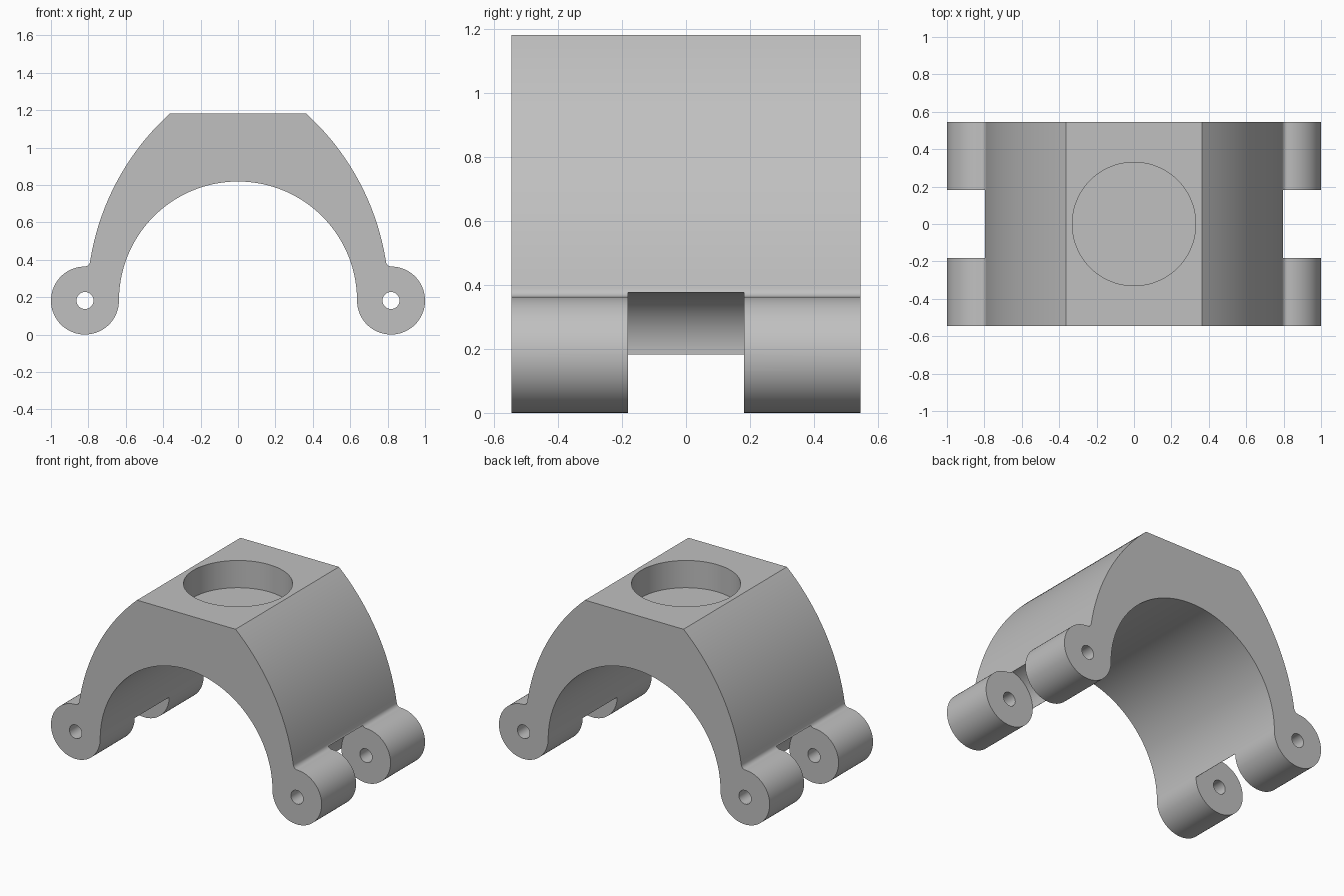
import bpy, bmesh
from math import cos, sin, pi, atan2, hypot, acos
from mathutils import Matrix

if "Cube" in bpy.data.objects:
    bpy.data.objects.remove(bpy.data.objects["Cube"], do_unlink=True)

U = 2 / 11                       # design unit
TOP, HALF_Y, HALF_SLOT = 6.5 * U, 3 * U, U
PIVOT = (4.5 * U, U)
OUT_C, OUT_R = (-0.543, U), 1.35
FILLET = 0.03

grey = bpy.data.materials.new("light grey")
grey.use_nodes = True
colour = (0.53, 0.53, 0.53, 1)
grey.diffuse_color = colour
grey.node_tree.nodes["Principled BSDF"].inputs["Base Color"].default_value = colour


def arc(c, r, a, b, n):
    return [(c[0] + r * cos(a + (b - a) * i / n), c[1] + r * sin(a + (b - a) * i / n))
            for i in range(n + 1)]


def angle(c, p):
    return atan2(p[1] - c[1], p[0] - c[0])


def add_object(name, bm):
    bmesh.ops.recalc_face_normals(bm, faces=bm.faces)
    me = bpy.data.meshes.new(name)
    bm.to_mesh(me)
    bm.free()
    me.materials.append(grey)
    ob = bpy.data.objects.new(name, me)
    bpy.context.collection.objects.link(ob)
    return ob


def cylinder(r, length, loc, along_y=True, n=96):
    bm = bmesh.new()
    m = Matrix.Translation(loc)
    if along_y:
        m = m @ Matrix.Rotation(pi / 2, 4, "X")
    bmesh.ops.create_cone(bm, cap_ends=True, segments=n, radius1=r, radius2=r,
                          depth=length, matrix=m)
    return add_object("cutter", bm)


def box(x0, x1, y0, y1, z0, z1):
    bm = bmesh.new()
    m = Matrix.Translation(((x0 + x1) / 2, (y0 + y1) / 2, (z0 + z1) / 2))
    bmesh.ops.create_cube(bm, size=1, matrix=m @ Matrix.Diagonal((x1 - x0, y1 - y0, z1 - z0, 1)))
    return add_object("cutter", bm)


def cut(ob, cutter):
    mod = ob.modifiers.new("cut", "BOOLEAN")
    mod.operation, mod.solver, mod.object = "DIFFERENCE", "EXACT", cutter
    bpy.context.view_layer.objects.active = ob
    bpy.ops.object.modifier_apply(modifier=mod.name)
    bpy.data.objects.remove(cutter, do_unlink=True)


# Fillet centre, touching both the outer arch and the boss
ra, rb = OUT_R + FILLET, U + FILLET
dx, dz = PIVOT[0] - OUT_C[0], PIVOT[1] - OUT_C[1]
d = hypot(dx, dz)
to_fillet = atan2(dz, dx) + acos((ra * ra + d * d - rb * rb) / (2 * ra * d))
fc = (OUT_C[0] + ra * cos(to_fillet), OUT_C[1] + ra * sin(to_fillet))
boss_start = angle(PIVOT, fc)

# Half of the arch outline: outer arc, fillet, boss, inner arc
half = arc(OUT_C, OUT_R, angle(OUT_C, (2 * U, TOP)), to_fillet, 32)
half += arc(fc, FILLET, to_fillet + pi, boss_start + pi, 8)[1:] \
    if to_fillet + pi < boss_start + pi else []
half += arc(PIVOT, U, boss_start, -pi, 64)[1:]
half += arc((0, U), 3.5 * U, 0, pi / 2, 48)[1:]
outline = half + [(-x, z) for x, z in reversed(half[:-1])]

bm = bmesh.new()
face = bm.faces.new([bm.verts.new((x, -HALF_Y, z)) for x, z in outline])
side = bmesh.ops.extrude_face_region(bm, geom=[face])
bmesh.ops.translate(bm, vec=(0, 2 * HALF_Y, 0),
                    verts=[v for v in side["geom"] if isinstance(v, bmesh.types.BMVert)])
bracket = add_object("arched_bracket", bm)

# Hinge slots with a rounded back, and the pin holes
for s in (-1, 1):
    cut(bracket, cylinder(0.2, 2 * HALF_SLOT, (s * 0.838, 0, U)))
    for x0, x1, z1 in ((0.797, 1.1, 0.42), (0.5, 1.1, U + 0.001)):
        cut(bracket, box(min(s * x0, s * x1), max(s * x0, s * x1),
                         -HALF_SLOT, HALF_SLOT, -0.1, z1))
    cut(bracket, cylinder(U / 4, 3, (s * PIVOT[0], 0, U), n=48))

# Blind round socket in the flat top
cut(bracket, cylinder(0.33, 2 * U, (0, 0, TOP), along_y=False))

bpy.ops.object.select_all(action="DESELECT")
bracket.select_set(True)
bpy.context.view_layer.objects.active = bracket
bpy.ops.object.shade_smooth_by_angle(angle=pi / 6)
